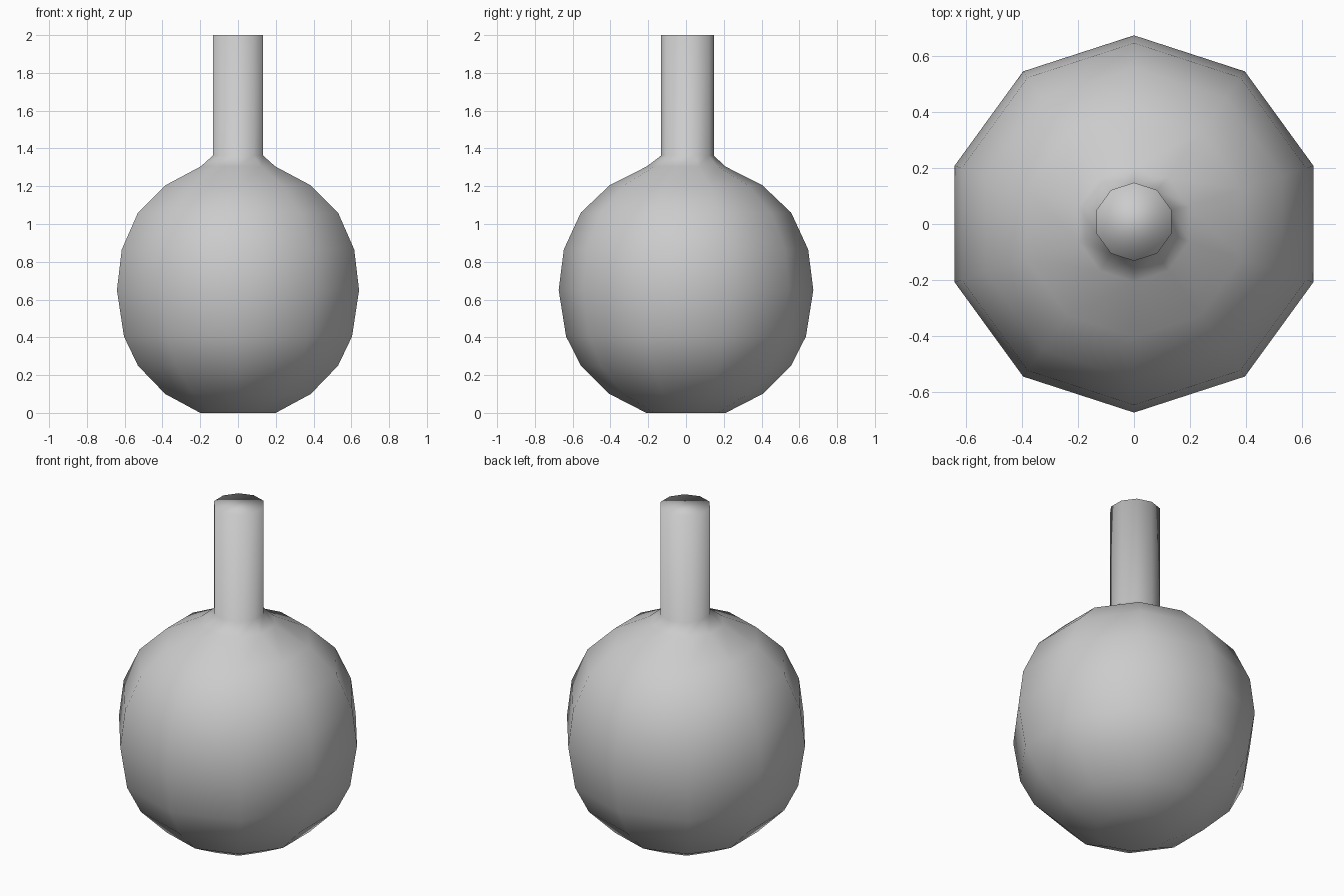
import bpy, bmesh, math

if "Cube" in bpy.data.objects:
    bpy.data.objects.remove(bpy.data.objects["Cube"])

SIDES = 10
# (radius, height, y offset) rings from base to mouth
PROFILE = [
    (0.21, 0.0, 0), (0.405, 0.10, 0), (0.557, 0.25, 0), (0.635, 0.405, 0),
    (0.674, 0.65, 0), (0.647, 0.865, 0), (0.557, 1.06, 0), (0.404, 1.205, 0),
    (0.207, 1.305, 0), (0.14, 1.362, 0.008), (0.14, 2.0, 0.008),
]

# Flask: ten-sided round bulb with a straight neck, smooth shaded
bm = bmesh.new()
rings = []
for r, z, oy in PROFILE:
    rings.append([
        bm.verts.new((r * math.cos(a), oy + r * math.sin(a), z))
        for a in (math.pi / 2 + 2 * math.pi * i / SIDES for i in range(SIDES))
    ])
for low, high in zip(rings, rings[1:]):
    for i in range(SIDES):
        j = (i + 1) % SIDES
        bm.faces.new((low[i], low[j], high[j], high[i]))

# Closed base and mouth
bm.faces.new(rings[0][::-1])
bm.faces.new(rings[-1])
for face in bm.faces:
    face.smooth = True

mesh = bpy.data.meshes.new("flask")
bm.to_mesh(mesh)
bm.free()
flask = bpy.data.objects.new("flask", mesh)
bpy.context.collection.objects.link(flask)
